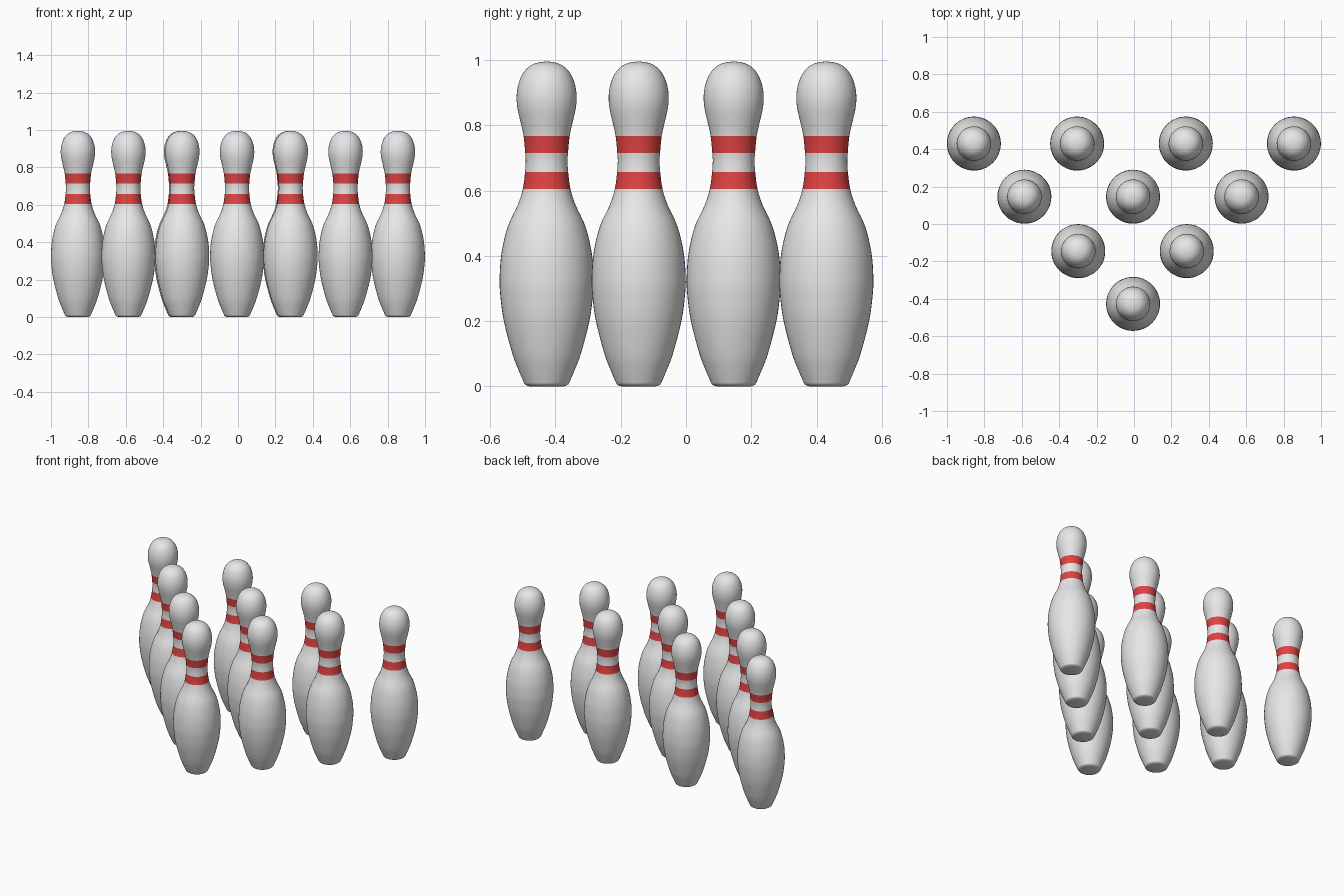
import bpy, bmesh, math
from mathutils import Vector

if "Cube" in bpy.data.objects:
    bpy.data.objects.remove(bpy.data.objects["Cube"])

SEGMENTS = 48
STEPS = 4

# Pin outline as (radius, height), from foot to crown
PROFILE = [(0.052, 0.0), (0.066, 0.006), (0.074, 0.022), (0.086, 0.05), (0.105, 0.10),
           (0.131, 0.20), (0.142, 0.28), (0.144, 0.335), (0.138, 0.41), (0.119, 0.49),
           (0.089, 0.555), (0.073, 0.605), (0.066, 0.657), (0.064, 0.69), (0.0655, 0.715),
           (0.0705, 0.767), (0.080, 0.81), (0.089, 0.85), (0.092, 0.885), (0.088, 0.92),
           (0.076, 0.953), (0.058, 0.976), (0.034, 0.990), (0.0, 0.995)]
BANDS = [(0.605, 0.657), (0.715, 0.767)]


def material(name, color):
    m = bpy.data.materials.new(name)
    m.diffuse_color = (*color, 1.0)
    m.use_nodes = True
    m.node_tree.nodes["Principled BSDF"].inputs["Base Color"].default_value = m.diffuse_color
    return m


def smooth_curve(points):
    """Catmull-Rom curve through the outline points."""
    p = [Vector(q) for q in points]
    p = [2 * p[0] - p[1]] + p + [Vector((-p[-2].x, p[-2].y))]
    out = []
    for a, b, c, d in zip(p, p[1:], p[2:], p[3:]):
        for i in range(STEPS):
            t = i / STEPS
            out.append(0.5 * (2 * b + (c - a) * t + (2 * a - 5 * b + 4 * c - d) * t * t
                              + (3 * b - a - 3 * c + d) * t ** 3))
    return out


def pin_mesh():
    """Lathe the outline, then colour the neck bands by height."""
    bm = bmesh.new()
    rings = []
    for r, z in smooth_curve(PROFILE):
        rings.append([bm.verts.new((r * math.cos(2 * math.pi * k / SEGMENTS),
                                    r * math.sin(2 * math.pi * k / SEGMENTS), max(z, 0.0)))
                      for k in range(SEGMENTS)])
    for low, high in zip(rings, rings[1:]):
        for k in range(SEGMENTS):
            n = (k + 1) % SEGMENTS
            bm.faces.new((low[k], low[n], high[n], high[k]))
    # foot and crown
    bm.faces.new(rings[0][::-1])
    crown = bm.verts.new((0, 0, PROFILE[-1][1]))
    for k in range(SEGMENTS):
        bm.faces.new((rings[-1][k], rings[-1][(k + 1) % SEGMENTS], crown))
    for f in bm.faces:
        z = f.calc_center_median().z
        f.material_index = int(any(lo < z < hi for lo, hi in BANDS))
        f.smooth = True
    mesh = bpy.data.meshes.new("bowling_pin")
    bm.to_mesh(mesh)
    bm.free()
    mesh.materials.append(material("pin_white", (0.8, 0.8, 0.8)))
    mesh.materials.append(material("band_red", (0.75, 0.055, 0.055)))
    return mesh


# Four rows in a triangle, single pin at the front
ROWS = [(-0.427, [-0.005]),
        (-0.145, [-0.298, 0.282]),
        (0.146, [-0.586, -0.005, 0.575]),
        (0.43, [-0.856, -0.304, 0.277, 0.855])]
mesh = pin_mesh()
for row, (y, xs) in enumerate(ROWS, 1):
    for col, x in enumerate(xs, 1):
        pin = bpy.data.objects.new(f"pin_row{row}_{col}", mesh)
        pin.location = (x, y, 0)
        bpy.context.collection.objects.link(pin)
